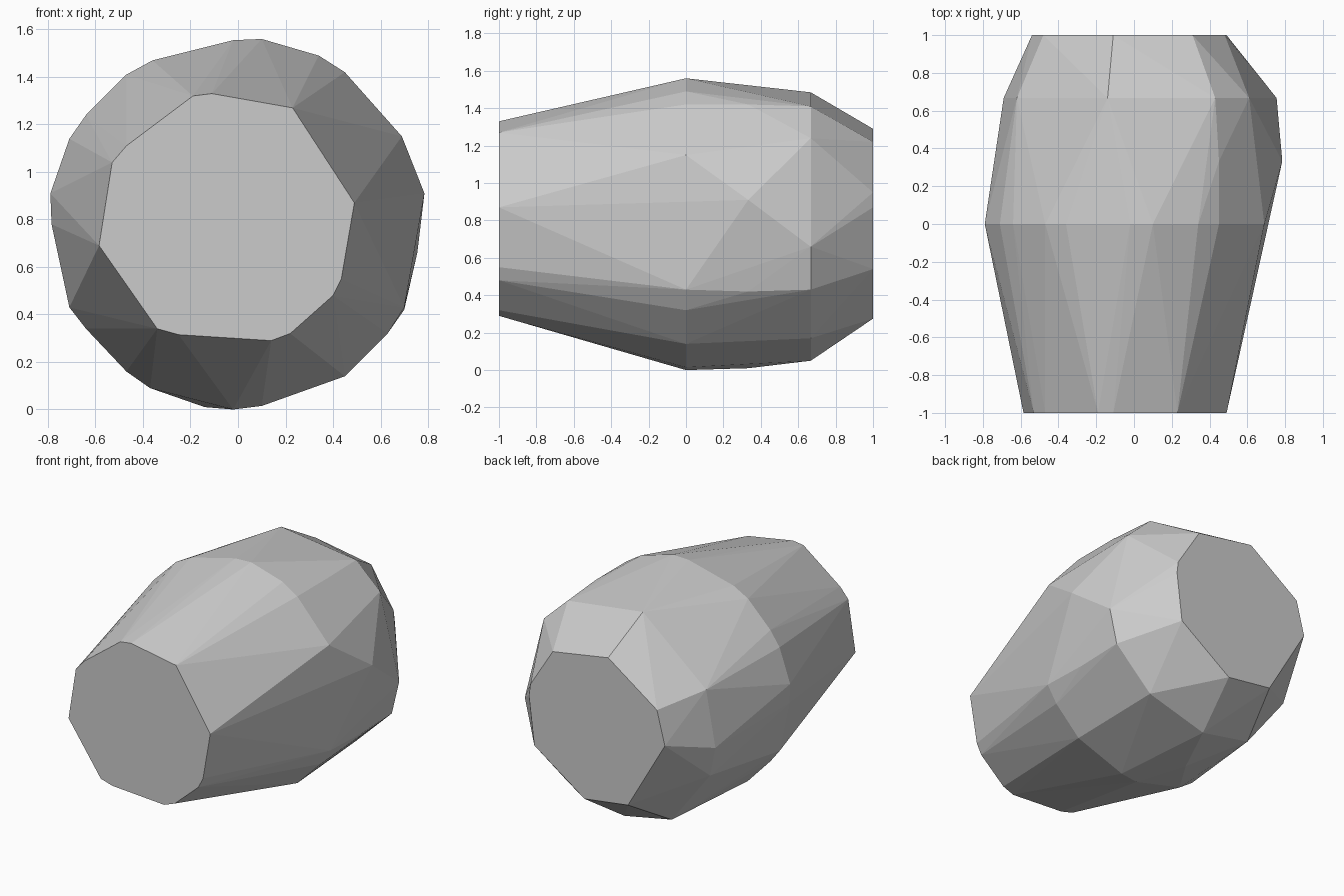
import bpy, bmesh

# Irregular cross-sections (x, z) along y; the stone is their convex shell
sections = {
    -1.0: [(.49, .87), (.23, 1.27), (-.11, 1.33), (-.19, 1.32), (-.47, 1.11), (-.53, 1.04),
           (-.585, .69), (-.34, .34), (-.25, .315), (.14, .29), (.22, .32), (.40, .48), (.435, .55)],
    0.0: [(.10, 1.56), (.34, 1.49), (.45, 1.42), (.69, 1.15), (.70, .43), (.63, .32), (.45, .14),
          (.10, .015), (-.02, 0), (-.37, .09), (-.47, .16), (-.64, .34), (-.71, .43), (-.785, .78),
          (-.79, .91), (-.71, 1.14), (-.64, 1.24), (-.47, 1.41), (-.36, 1.47), (-.02, 1.555)],
    0.333: [(.785, .91), (.70, .42), (.45, 1.42), (-.14, .01)],
    0.667: [(-.14, 1.485), (.43, 1.41), (.61, 1.24), (.755, .66), (.70, .43), (.43, .17),
            (0, .05), (-.36, .12), (-.65, .5), (-.69, .70), (-.62, 1.08)],
    1.0: [(.31, 1.22), (-.11, 1.29), (-.48, 1.03), (-.54, .80), (-.26, .32), (.07, .275),
          (.45, .54), (.49, .87), (.48, .95)],
}

# Faceted stone body
bm = bmesh.new()
for y, ring in sections.items():
    for x, z in ring:
        bm.verts.new((x, y, z))
bmesh.ops.convex_hull(bm, input=bm.verts[:])
bmesh.ops.delete(bm, geom=[v for v in bm.verts if not v.link_faces], context='VERTS')

# Merge the flat end caps into single faces
bmesh.ops.dissolve_limit(bm, angle_limit=.01, verts=bm.verts[:], edges=bm.edges[:])
bmesh.ops.recalc_face_normals(bm, faces=bm.faces[:])

mesh = bpy.data.meshes.new("faceted_stone")
bm.to_mesh(mesh)
bm.free()
stone = bpy.data.objects.new("faceted_stone", mesh)
bpy.context.collection.objects.link(stone)
